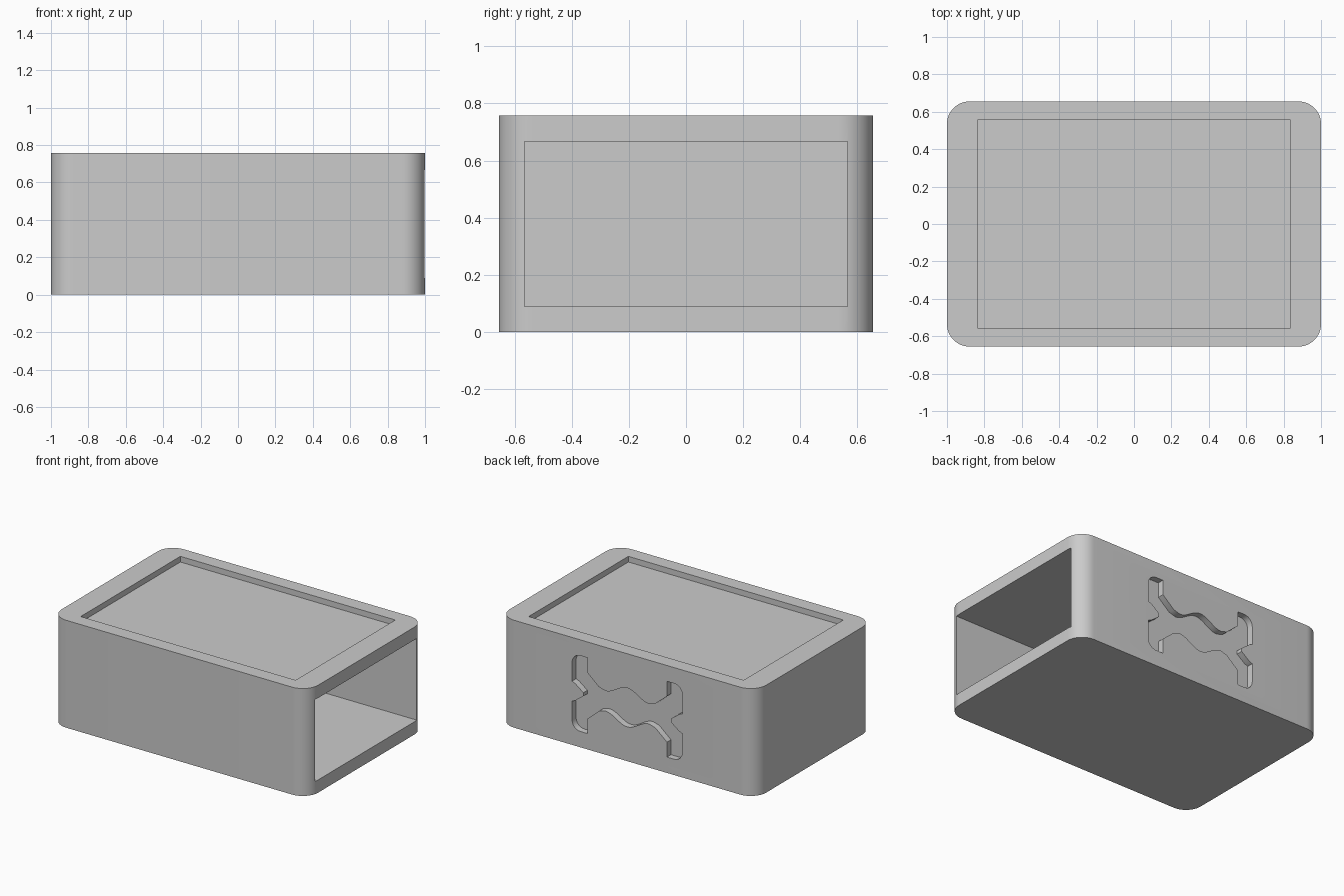
import bpy
import bmesh
from math import cos, sin, pi, radians
from mathutils import Vector

cube = bpy.data.objects.get("Cube")
if cube:
    bpy.data.objects.remove(cube, do_unlink=True)

LENGTH, DEPTH, HEIGHT = 2.0, 1.31, 0.757
WALL = 0.09
MID = HEIGHT / 2

grey = bpy.data.materials.new("plain grey")
grey.use_nodes = True
colour = (0.6, 0.6, 0.6, 1)
grey.diffuse_color = colour
grey.node_tree.nodes["Principled BSDF"].inputs["Base Color"].default_value = colour


def prism(name, outline, direction):
    """Extrude a closed outline of 3D points along a direction."""
    bm = bmesh.new()
    face = bm.faces.new([bm.verts.new(p) for p in outline])
    grown = bmesh.ops.extrude_face_region(bm, geom=[face], use_keep_orig=True)
    moved = [g for g in grown["geom"] if isinstance(g, bmesh.types.BMVert)]
    bmesh.ops.translate(bm, verts=moved, vec=Vector(direction))
    bmesh.ops.recalc_face_normals(bm, faces=bm.faces)
    mesh = bpy.data.meshes.new(name)
    bm.to_mesh(mesh)
    bm.free()
    mesh.materials.append(grey)
    obj = bpy.data.objects.new(name, mesh)
    bpy.context.collection.objects.link(obj)
    return obj


def box(name, low, high):
    (x0, y0, z0), (x1, y1, z1) = low, high
    base = [(x0, y0, z0), (x1, y0, z0), (x1, y1, z0), (x0, y1, z0)]
    return prism(name, base, (0, 0, z1 - z0))


def arc(cx, cy, radius, start, end, steps):
    angles = [radians(start + (end - start) * i / steps) for i in range(steps + 1)]
    return [(cx + radius * cos(a), cy + radius * sin(a)) for a in angles]


def carve(target, cutter):
    """Subtract the cutter and discard it."""
    cutter.hide_render = True
    mod = target.modifiers.new("cut", "BOOLEAN")
    mod.operation = "DIFFERENCE"
    mod.solver = "EXACT"
    mod.object = cutter
    bpy.context.view_layer.objects.active = target
    bpy.ops.object.modifier_apply(modifier=mod.name)
    bpy.data.objects.remove(cutter, do_unlink=True)


# Case body with rounded vertical corners
RADIUS = 0.12
cx, cy = LENGTH / 2 - RADIUS, DEPTH / 2 - RADIUS
corners = ((cx, cy, 0), (-cx, cy, 90), (-cx, -cy, 180), (cx, -cy, 270))
outline = [(x, y, 0) for px, py, a in corners
           for x, y in arc(px, py, RADIUS, a, a + 90, 12)]
case = prism("case_body", outline, (0, 0, HEIGHT))

# Deep cavity open at one end
inner_y = DEPTH / 2 - WALL
carve(case, box("cavity_cutter", (-1 + WALL, -inner_y, WALL),
                (1.2, inner_y, HEIGHT - WALL)))

# Shallow panel recess in the top
carve(case, box("top_cutter", (-0.838, -0.555, HEIGHT - 0.04), (0.838, 0.555, 1)))

# Ornamental recess in the back: one quarter outline, mirrored both ways
wave = [(x, 0.104 + 0.033 * cos(pi * x / 0.17))
        for x in [0.17 * i / 10 for i in range(11)]]
horn = [(0.22, 0.085), (0.31, 0.162), (0.31, 0.267)]
tip = arc(0.365, 0.202, 0.065, 90, 0, 6)
notch = [(0.43, 0.07), (0.405, 0.06), (0.365, 0.03), (0.342, 0.012)]
quarter = wave + horn + tip + notch
half = quarter + [(x, -h) for x, h in reversed(quarter)]
full = half + [(-x, h) for x, h in reversed(half[1:-1])]
back = DEPTH / 2
carve(case, prism("back_cutter", [(x, back - 0.045, MID + h) for x, h in full],
                  (0, 0.2, 0)))

# Smooth the rounded corners, keep the edges sharp
bpy.ops.object.select_all(action="DESELECT")
case.select_set(True)
bpy.context.view_layer.objects.active = case
bpy.ops.object.shade_smooth_by_angle(angle=radians(25))
